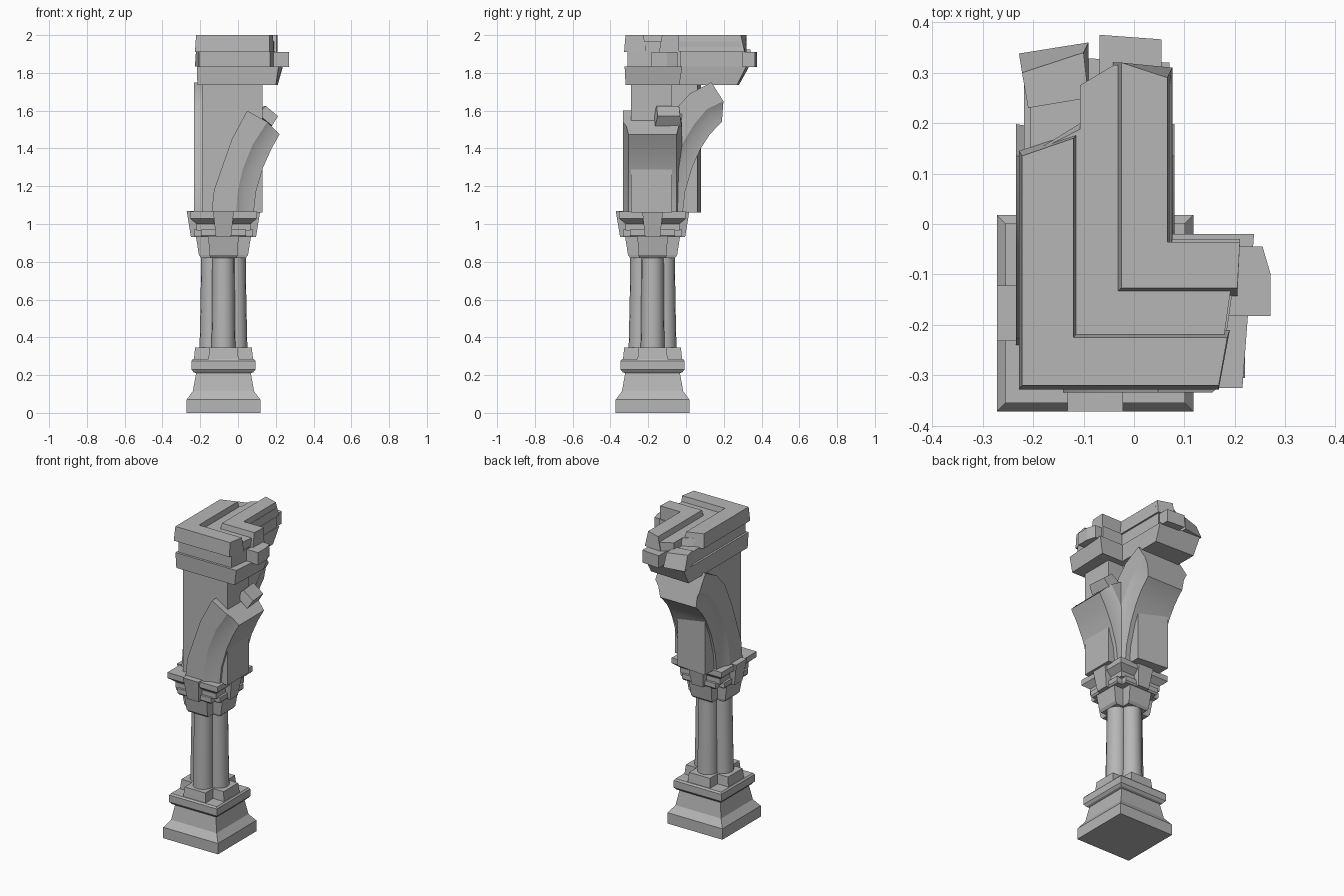
import bpy, bmesh, math
from mathutils import Matrix, Vector

cube = bpy.data.objects.get("Cube")
if cube:
    bpy.data.objects.remove(cube, do_unlink=True)

stone = bpy.data.materials.new("grey_stone")
stone.use_nodes = True
GREY = (0.47, 0.47, 0.47, 1)
stone.diffuse_color = GREY
stone.node_tree.nodes["Principled BSDF"].inputs["Base Color"].default_value = GREY

CX, CY = -0.077, -0.177   # axis of the pillar


def loft(name, rings, smooth=None):
    """Join equal-length closed rings of 3D points and cap both ends."""
    bm = bmesh.new()
    rows = [[bm.verts.new(p) for p in ring] for ring in rings]
    n = len(rows[0])
    for a, b in zip(rows, rows[1:]):
        for i in range(n):
            j = (i + 1) % n
            bm.faces.new((a[i], a[j], b[j], b[i]))
    bm.faces.new(rows[0][::-1])
    bm.faces.new(rows[-1])
    bmesh.ops.recalc_face_normals(bm, faces=bm.faces)
    mesh = bpy.data.meshes.new(name)
    bm.to_mesh(mesh)
    bm.free()
    mesh.materials.append(stone)
    ob = bpy.data.objects.new(name, mesh)
    bpy.context.collection.objects.link(ob)
    if smooth:
        bpy.ops.object.select_all(action='DESELECT')
        ob.select_set(True)
        bpy.context.view_layer.objects.active = ob
        bpy.ops.object.shade_smooth_by_angle(angle=math.radians(smooth))
    return ob


def prism(name, low, z0, z1, high=None):
    return loft(name, [[(x, y, z0) for x, y in low],
                       [(x, y, z1) for x, y in (high or low)]])


def square(h):
    return [(-h, -h), (h, -h), (h, h), (-h, h)]


def cross(h, a):
    quarter = [(a, -h), (a, -a), (h, -a)]
    return [(x * c - y * s, x * s + y * c)
            for c, s in ((1, 0), (0, 1), (-1, 0), (0, -1)) for x, y in quarter]


def stack(name, levels):
    """Loft plan outlines (z, outline) around the pillar axis."""
    return loft(name, [[(CX + x, CY + y, z) for x, y in o] for z, o in levels])


def ell(x0, y0, x1, y1, xe, ye):
    """L plan; xe and ye hold the outer and inner reach of each broken end."""
    return [(x0, y0), (xe[0], y0), (xe[1], y1), (x1, y1), (x1, ye[1]), (x0, ye[0])]


def rock(name, at, size, turn=(0, 0, 0), shrink=0.85):
    """Rough block with a smaller upper face."""
    rings = []
    for z, k in ((-0.5, 1), (0.5, shrink)):
        rings.append([(x * k * size[0], y * k * size[1], z * size[2]) for x, y in square(0.5)])
    ob = loft(name, rings)
    ob.location = at
    ob.rotation_euler = [math.radians(t) for t in turn]


# Base and foot
stack("base", [(z, square(h)) for z, h in (
    (0, 0.195), (0.07, 0.195), (0.115, 0.162), (0.21, 0.145), (0.215, 0.158))])
stack("base_slab", [(z, square(h)) for z, h in (
    (0.215, 0.158), (0.23, 0.17), (0.275, 0.17), (0.285, 0.162))])
stack("shaft_foot", [(0.28, cross(0.157, 0.08)), (0.345, cross(0.15, 0.074))])

# Cluster of four shafts
for i in range(4):
    a = i * math.pi / 2
    px, py = math.cos(a), math.sin(a)
    rings = []
    for z, off, r in ((0.33, 0.064, 0.063), (0.6, 0.061, 0.06), (0.84, 0.059, 0.059)):
        rings.append([(CX + px * off + r * math.cos(math.tau * k / 16),
                       CY + py * off + r * math.sin(math.tau * k / 16), z) for k in range(16)])
    loft(f"shaft_{i + 1}", rings, smooth=40)

# Capital
stack("capital", [(0.82, cross(0.118, 0.07)), (0.835, cross(0.13, 0.074)),
                  (0.93, cross(0.145, 0.08))])
stack("capital_collar", [(0.93, cross(0.15, 0.115)), (0.94, cross(0.157, 0.12)),
                         (0.97, cross(0.157, 0.12))])
stack("abacus", [(z, square(h)) for z, h in (
    (0.965, 0.143), (1.0, 0.143), (1.03, 0.178), (1.065, 0.178))])
for i in range(4):
    ob = loft(f"capital_key_{i + 1}", [
        [(x, y, z) for x, y in ((-w, -r), (w, -r), (w, -0.1), (-w, -0.1))]
        for z, w, r in ((0.93, 0.04, 0.172), (1.07, 0.055, 0.195))])
    ob.matrix_world = Matrix.Translation((CX, CY, 0)) @ Matrix.Rotation(i * math.pi / 2, 4, 'Z')

# Arch springers: each station is outer, moulding and inner (reach, height)
LOWER = [((-0.063, 1.06), (0.067, 1.06), (0.160, 1.06)),
         ((-0.050, 1.18), (0.075, 1.17), (0.172, 1.17)),
         ((-0.008, 1.30), (0.102, 1.29), (0.210, 1.30)),
         ((0.045, 1.45), (0.155, 1.42), (0.255, 1.40))]
END_X = [((0.125, 1.60), (0.232, 1.54), (0.297, 1.475))]
END_Y = [((0.115, 1.60), (0.222, 1.53), (0.30, 1.47)),
         ((0.197, 1.69), (0.29, 1.61), (0.345, 1.52)),
         ((0.312, 1.75), (0.375, 1.65), (0.367, 1.54))]


def springer(name, stations, along_y):
    rings = []
    for o, m, n in stations:
        o, m, n = Vector(o), Vector(m), Vector(n)
        side = [(o, 0.157), (m, 0.157), (m.lerp(n, 0.35), 0.138), (n, 0.128)]
        section = side + [(p, -w) for p, w in reversed(side)]
        rings.append([(CX + w, CY + p.x, p.y) if along_y else (CX + p.x, CY + w, p.y)
                      for p, w in section])
    loft(name, rings, smooth=25)


springer("arch_springer_left", LOWER + END_X, False)
springer("arch_springer_back", LOWER + END_Y, True)
rock("arch_fragment", (0.155, -0.095, 1.575), (0.10, 0.14, 0.06), (0, 40, 5))

# Corner wall behind the arches
prism("corner_wall", ell(-0.19, -0.29, 0.02, -0.075, (0.13, 0.13), (0.08, 0.06)), 1.06, 1.75)

# Lower cornice, undercut at the broken ends
prism("cornice_lower",
      ell(-0.215, -0.32, 0.06, -0.035, (0.20, 0.21), (0.28, 0.27)), 1.735, 1.835,
      ell(-0.218, -0.325, 0.07, -0.02, (0.215, 0.238), (0.335, 0.32)))

# Middle cornice and its loose stones
prism("cornice_middle",
      ell(-0.205, -0.31, 0.065, -0.03, (0.17, 0.21), (0.24, 0.30)), 1.83, 1.915)
prism("loose_stone_left", [(0.17, -0.182), (0.271, -0.182), (0.271, -0.10),
                           (0.255, -0.045), (0.17, -0.045)], 1.83, 1.91)
prism("loose_stone_back", [(-0.07, 0.27), (0.055, 0.27), (0.055, 0.366), (-0.068, 0.375)],
      1.83, 1.91)
prism("loose_stone_corner", [(-0.21, 0.23), (-0.09, 0.25), (-0.09, 0.36), (-0.228, 0.338)],
      1.835, 1.925, [(-0.21, 0.23), (-0.09, 0.25), (-0.10, 0.34), (-0.222, 0.30)])

# Top cornice: two ridges with a channel between them
prism("cornice_channel",
      ell(-0.22, -0.32, 0.073, -0.036, (0.165, 0.205), (0.13, 0.31)), 1.91, 1.965,
      [(-0.22, -0.32), (0.165, -0.32), (0.205, -0.036), (0.073, -0.036),
       (0.073, 0.28), (-0.22, 0.13)])
prism("channel_floor_back", [(-0.107, 0.1), (0.0, 0.1), (0.0, 0.315), (-0.04, 0.315),
                             (-0.107, 0.275)], 1.91, 1.965)
prism("outer_ridge",
      ell(-0.228, -0.328, -0.107, -0.21, (0.168, 0.19), (0.145, 0.185)), 1.91, 2.0,
      ell(-0.222, -0.32, -0.12, -0.225, (0.168, 0.185), (0.135, 0.17)))
prism("inner_ridge",
      ell(-0.042, -0.143, 0.076, -0.036, (0.205, 0.21), (0.32, 0.31)), 1.91, 2.0,
      ell(-0.025, -0.127, 0.066, -0.036, (0.205, 0.21), (0.32, 0.29)))
